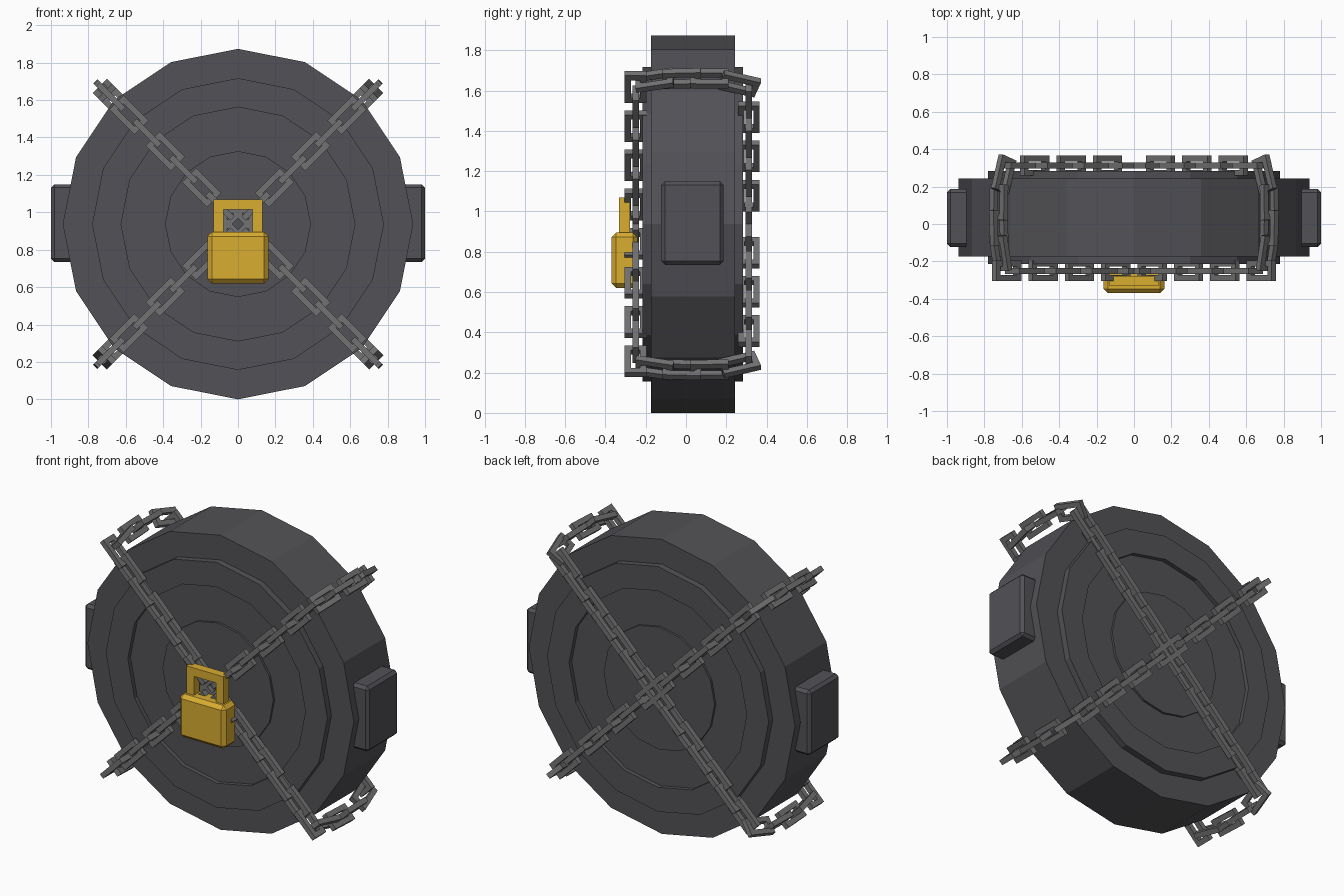
import bpy, bmesh, math
from mathutils import Vector, Matrix

if "Cube" in bpy.data.objects:
    bpy.data.objects.remove(bpy.data.objects["Cube"])

CZ = 0.937          # height of the disc centre
YM = 0.034          # middle plane of the disc


def material(name, rgb):
    m = bpy.data.materials.new(name)
    m.diffuse_color = (*rgb, 1)
    m.use_nodes = True
    m.node_tree.nodes["Principled BSDF"].inputs["Base Color"].default_value = m.diffuse_color
    return m


DARK = material("dark_iron", (0.085, 0.085, 0.095))
STEEL = material("chain_steel", (0.17, 0.17, 0.175))
BRASS = material("brass", (0.70, 0.42, 0.03))


def finish(bm, name, mat):
    bmesh.ops.recalc_face_normals(bm, faces=bm.faces)
    me = bpy.data.meshes.new(name)
    bm.to_mesh(me)
    bm.free()
    me.materials.append(mat)
    ob = bpy.data.objects.new(name, me)
    bpy.context.collection.objects.link(ob)
    return ob


def lathe(name, profile, sides, mat):
    """Revolve (radius, y) points about the y axis, capping both ends."""
    bm = bmesh.new()
    rings = []
    for r, y in profile:
        rings.append([bm.verts.new((r * math.cos(i * math.tau / sides), y,
                                    CZ + r * math.sin(i * math.tau / sides)))
                      for i in range(sides)])
    for a, b in zip(rings, rings[1:]):
        for i in range(sides):
            j = (i + 1) % sides
            bm.faces.new((a[i], a[j], b[j], b[i]))
    bm.faces.new(rings[0])
    bm.faces.new(rings[-1])
    return finish(bm, name, mat)


def box(name, lo, hi, bevel, mat):
    lo, hi = Vector(lo), Vector(hi)
    bm = bmesh.new()
    bmesh.ops.create_cube(bm, size=1, matrix=Matrix.Translation((lo + hi) / 2)
                          @ Matrix.Diagonal((*(hi - lo), 1)))
    bmesh.ops.bevel(bm, geom=bm.edges[:], offset=bevel, segments=1, affect='EDGES')
    return finish(bm, name, mat)


def frame(bm, mtx, length, width, bar, thick):
    """Rectangular ring: length on local x, width on y, thickness on z."""
    def loop(l, w, z):
        return [bm.verts.new(mtx @ Vector((sx * l / 2, sy * w / 2, z)))
                for sx, sy in ((-1, -1), (1, -1), (1, 1), (-1, 1))]
    h = thick / 2
    li, wi = length - 2 * bar, width - 2 * bar
    loops = [loop(length, width, -h), loop(length, width, h),
             loop(li, wi, h), loop(li, wi, -h)]
    for k in range(4):
        a, b = loops[k], loops[(k + 1) % 4]
        for i in range(4):
            j = (i + 1) % 4
            bm.faces.new((a[i], a[j], b[j], b[i]))


# Disc with stepped faces, mirrored front to back
half = [(0.39, 0.236), (0.39, 0.222), (0.625, 0.222), (0.625, 0.249),
        (0.78, 0.249), (0.78, 0.208), (0.937, 0.208)]
profile = [(r, YM - d) for r, d in half] + [(r, YM + d) for r, d in reversed(half)]
lathe("disc_body", profile, 16, DARK)

# Side blocks
for s, side in ((-1, "left"), (1, "right")):
    xs = sorted((s * 0.86, s * 1.0))
    box(side + "_side_block", (xs[0], -0.123, 0.735), (xs[1], 0.187, 1.15), 0.018, DARK)

# Chain links of one arm: (radius, y, tilt in degrees, standing)
FY, BY = -0.25, 0.312
arm = [(0.1375 * k, FY, 0, k % 2 == 1) for k in range(1, 8)]
arm += [(1.01, -0.155, 78, False), (1.022, -0.02, 88, True),
        (1.022, 0.115, 91, False), (0.985, 0.265, 108, True),
        (0.89, BY, 0, False)]
arm += [(0.20 + 0.1375 * k, BY, 0, k % 2 == 0) for k in range(5)]


def add_link(bm, ang, r, y, tilt, standing, length=0.19):
    rad = Vector((math.cos(ang), 0, math.sin(ang)))
    tan = Vector((-math.sin(ang), 0, math.cos(ang)))
    t = math.radians(tilt)
    along = rad * math.cos(t) + Vector((0, 1, 0)) * math.sin(t)
    other = along.cross(tan)
    w, n = (other, tan) if standing else (tan, other)
    m = Matrix((along, w, n)).transposed().to_4x4()
    m.translation = rad * r + Vector((0, y, CZ))
    frame(bm, m, length, 0.108, 0.032, 0.032)


# Two crossing chain loops, each of two mirrored arms
for k, name in ((1, "chain_rising"), (3, "chain_falling")):
    bm = bmesh.new()
    a0 = k * math.pi / 4
    add_link(bm, a0, 0, FY, 0, False)
    add_link(bm, a0, 0, BY, 0, False, 0.28)
    for ang in (a0, a0 + math.pi):
        for link in arm:
            add_link(bm, ang, *link)
    finish(bm, name, STEEL)

# Padlock
box("padlock_body", (-0.163, -0.37, 0.62), (0.163, -0.24, 0.895), 0.023, BRASS)
bm = bmesh.new()
stand = Matrix.Translation((0, -0.305, 0.955)) @ Matrix.Rotation(math.pi / 2, 4, 'X')
frame(bm, stand, 0.26, 0.228, 0.053, 0.055)
finish(bm, "padlock_shackle", BRASS)
